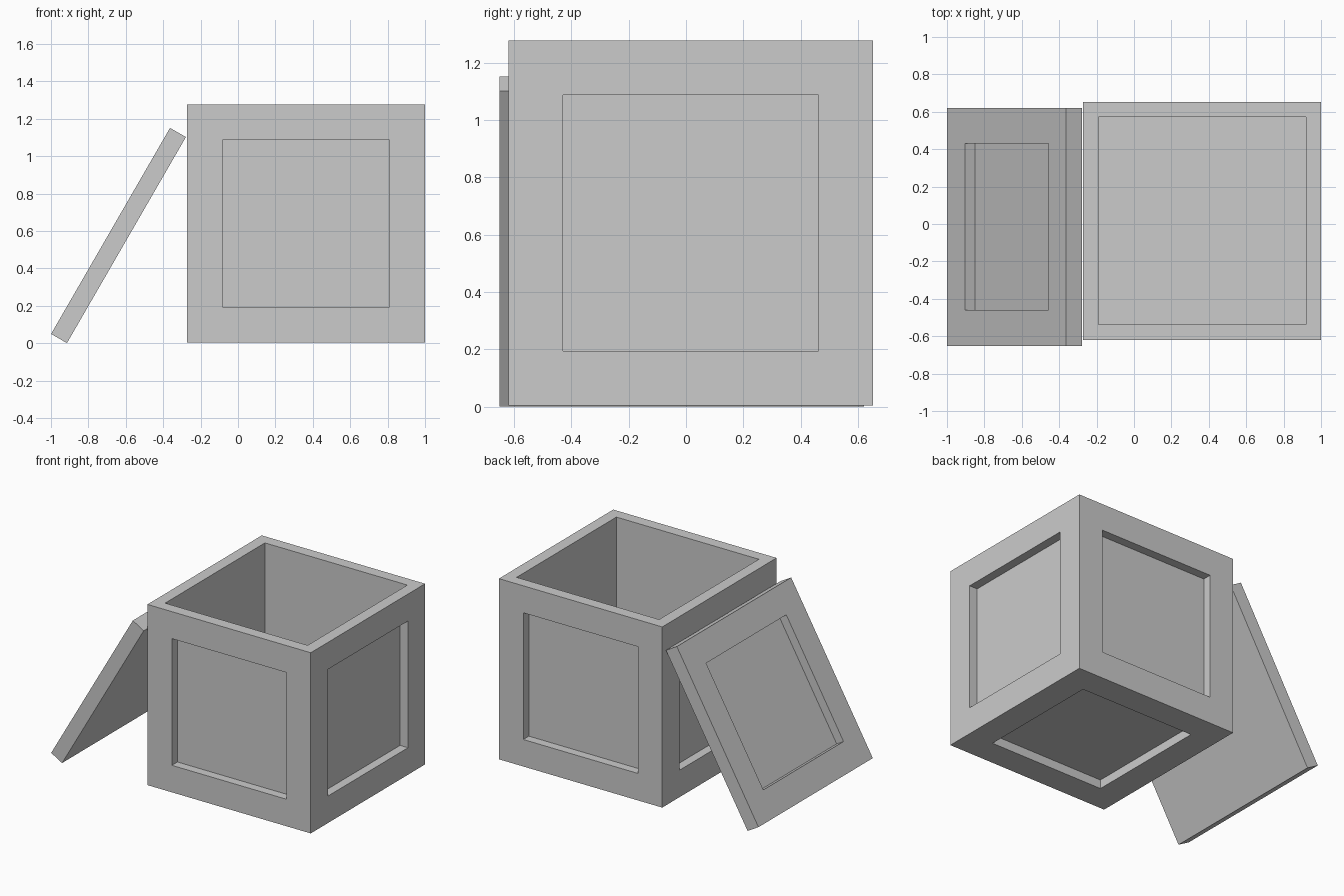
import bpy, bmesh
from math import radians
from mathutils import Vector, Matrix

if "Cube" in bpy.data.objects:
    bpy.data.objects.remove(bpy.data.objects["Cube"])


def panelled_block(name, size, insets, location, tilt=0.0):
    """Block whose chosen faces are inset and sunk: insets(normal) -> (border, depth) or None."""
    bm = bmesh.new()
    bmesh.ops.create_cube(bm, size=1, matrix=Matrix.Diagonal((*size, 1)))
    bm.normal_update()
    for face in list(bm.faces):
        normal = face.normal.copy()
        spec = insets(normal)
        if spec:
            border, depth = spec
            # First inset makes the flat frame, second one the straight recess walls
            for thickness in (border, 0.0):
                bmesh.ops.inset_individual(bm, faces=[face], thickness=thickness,
                                           depth=0, use_even_offset=True)
            bmesh.ops.translate(bm, verts=list(face.verts), vec=-normal * depth)
    bm.normal_update()
    mesh = bpy.data.meshes.new(name)
    bm.to_mesh(mesh)
    bm.free()
    obj = bpy.data.objects.new(name, mesh)
    obj.location = location
    obj.rotation_euler.y = tilt
    bpy.context.collection.objects.link(obj)
    return obj


SIDE = 1.272      # outer crate width
BORDER = 0.19     # frame around each panel
SINK = 0.062      # panel depth
WALL = 0.081      # crate wall thickness

# Open crate: deep cavity on top, sunken panels on the other five faces
panelled_block("crate", (SIDE, SIDE, SIDE),
               lambda n: (WALL, SIDE - WALL) if n.z > 0.5 else (BORDER, SINK),
               Vector((0.364, 0.017, 0.005 + SIDE / 2)))

# Lid leaning on the crate, panel only on its outer face
panelled_block("lid", (SIDE, SIDE, 0.098),
               lambda n: (BORDER, SINK) if n.z > 0.5 else None,
               Vector((-0.639, -0.015, 0.576)), radians(-60))
